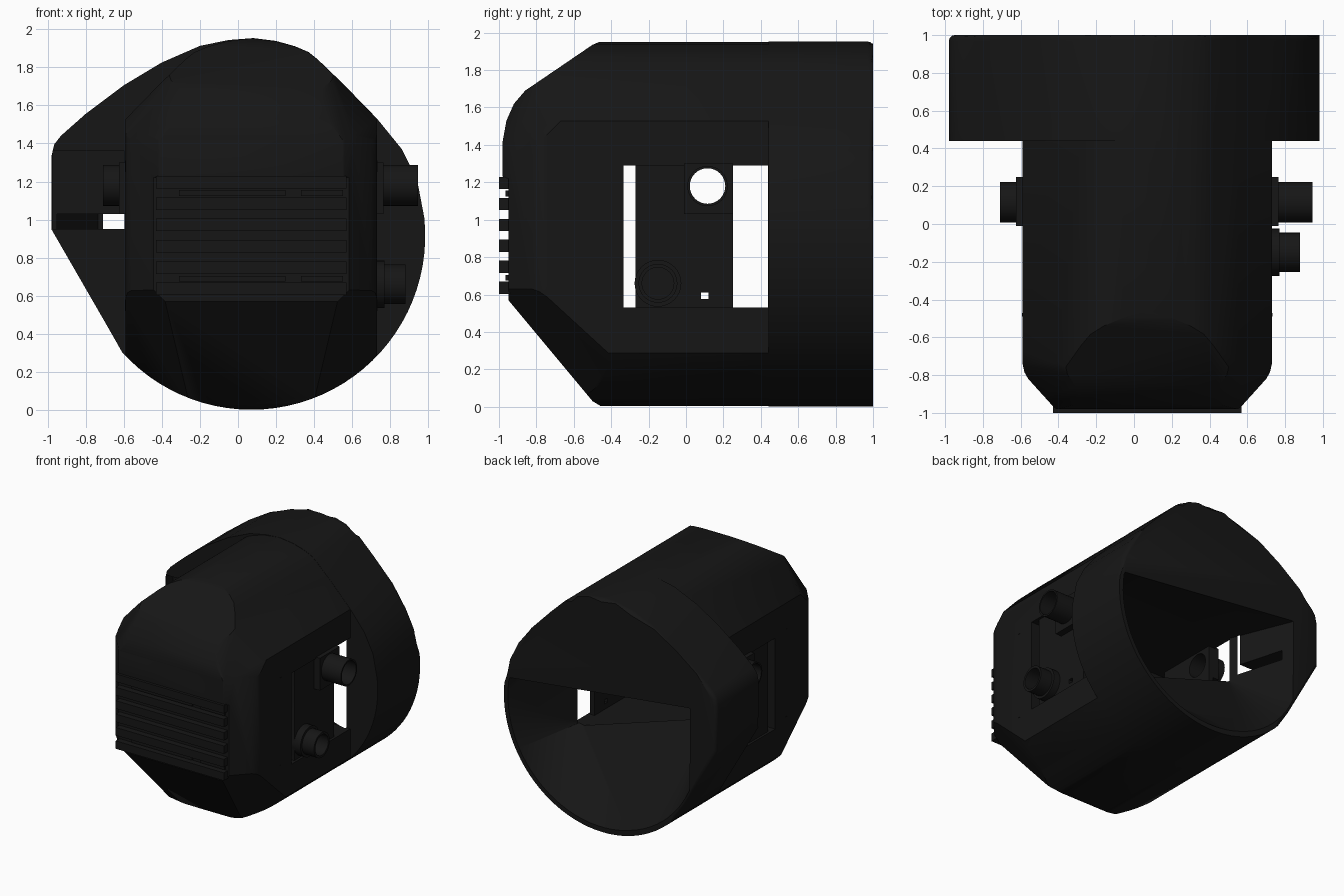
import bpy, bmesh, math
from mathutils import Vector

if "Cube" in bpy.data.objects:
    bpy.data.objects.remove(bpy.data.objects["Cube"])

CX = 0.07
mat = bpy.data.materials.new("black_plastic")
mat.diffuse_color = (0.008, 0.008, 0.008, 1)
mat.use_nodes = True
mat.node_tree.nodes["Principled BSDF"].inputs["Base Color"].default_value = mat.diffuse_color


def add(name, bm):
    bmesh.ops.recalc_face_normals(bm, faces=bm.faces)
    me = bpy.data.meshes.new(name)
    bm.to_mesh(me)
    bm.free()
    ob = bpy.data.objects.new(name, me)
    bpy.context.collection.objects.link(ob)
    me.materials.append(mat)
    return ob


def prism(name, pts, axis, lo, hi, bevel=0):
    """Extrude a 2D outline along x (y,z), y (x,z) or z (x,y)."""
    def at(p, t):
        return {'x': (t, p[0], p[1]), 'y': (p[0], t, p[1]), 'z': (p[0], p[1], t)}[axis]
    bm = bmesh.new()
    a = [bm.verts.new(at(p, lo)) for p in pts]
    b = [bm.verts.new(at(p, hi)) for p in pts]
    bm.faces.new(a)
    cap = bm.faces.new(b)
    n = len(pts)
    for i in range(n):
        bm.faces.new((a[i], a[(i + 1) % n], b[(i + 1) % n], b[i]))
    if bevel:
        bmesh.ops.bevel(bm, geom=list(cap.edges), offset=bevel, segments=3,
                        profile=0.5, affect='EDGES')
    return add(name, bm)


def hull(name, points):
    bm = bmesh.new()
    for p in points:
        bm.verts.new(p)
    bmesh.ops.convex_hull(bm, input=bm.verts)
    bmesh.ops.delete(bm, geom=[v for v in bm.verts if not v.link_faces], context='VERTS')
    return add(name, bm)


def box(name, x0, x1, y0, y1, z0, z1):
    return prism(name, [(x0, z0), (x1, z0), (x1, z1), (x0, z1)], 'y', y0, y1)


def tube(name, x0, x1, y, z, r, n=32):
    pts = [(y + r * math.cos(2 * math.pi * i / n), z + r * math.sin(2 * math.pi * i / n))
           for i in range(n)]
    return prism(name, pts, 'x', x0, x1)


def boolean(ob, op, *others):
    for o in others:
        m = ob.modifiers.new("bool", 'BOOLEAN')
        m.operation, m.solver, m.object = op, 'EXACT', o
        bpy.context.view_layer.update()
        me = bpy.data.meshes.new_from_object(
            ob.evaluated_get(bpy.context.evaluated_depsgraph_get()))
        ob.modifiers.clear()
        ob.data = me
        bpy.data.objects.remove(o)
    return ob


def mirrored(half):
    return half + [(2 * CX - x, z) for x, z in reversed(half)]


def arc(r, a0, a1, n=24):
    return [(CX + r * math.cos(math.radians(a0 + (a1 - a0) * i / n)),
             0.915 + r * math.sin(math.radians(a0 + (a1 - a0) * i / n))) for i in range(n + 1)]


# rear collar: round below, flared to the upper left
right_top = [(0.94, 1.21), (0.86, 1.37), (0.73, 1.53), (0.55, 1.715), (0.42, 1.84),
             (0.37, 1.88), (0.30, 1.91), (0.20, 1.938), (0.08, 1.953)]
left_side = [(-0.05, 1.943), (-0.20, 1.912), (-0.40, 1.825), (-0.60, 1.705), (-0.80, 1.555),
             (-0.93, 1.44), (-0.965, 1.395), (-0.98, 1.33), (-0.98, 0.95), (-0.68, 0.43)]
collar = prism("housing", arc(0.913, -138, 6, 36) + right_top + left_side,
               'y', 0.44, 1.0, 0.03)

# front body: intersection of front, side and top outlines
half = arc(0.912, -90, 6)[1:] + [(x, z - 0.002) for x, z in right_top]
body = prism("body", mirrored(half), 'y', -1.1, 0.47)
side = [(-0.45, -0.1), (1, -0.1), (1, 2.1), (-0.44, 2.1), (-0.44, 1.96), (-0.50, 1.935),
        (-0.86, 1.69), (-0.92, 1.62), (-0.96, 1.53), (-0.98, 1.42), (-0.98, 1.23),
        (-0.95, 1.22), (-0.95, 0.57), (-0.50, 0.03), (-0.45, -0.0)]
top = mirrored([(0.73, 0.9), (0.73, -0.74), (0.72, -0.785), (0.70, -0.82), (0.56, -0.975),
                (0.51, -1.0)])
boolean(body, 'INTERSECT', prism("cut_side", side, 'x', -1.5, 1.5),
        prism("cut_top", top, 'z', -0.5, 2.5))

# soften the front corners with slanted cuts
bm = bmesh.new()
bm.from_mesh(body.data)
for s in (-1, 1):
    for corner, normal, depth in (((0.52, -0.90, 1.63), (0.5, -0.7, 0.5), 0.07),
                                  ((0.65, -0.78, 1.53), (0.7, -0.5, 0.5), 0.05),
                                  ((0.52, -0.95, 0.57), (0.6, -0.55, -0.6), 0.04)):
        n = Vector((s * normal[0], normal[1], normal[2])).normalized()
        p = Vector((CX + s * corner[0], corner[1], corner[2])) - n * depth
        cut = bmesh.ops.bisect_plane(bm, geom=bm.verts[:] + bm.edges[:] + bm.faces[:],
                                     plane_co=p, plane_no=n, clear_outer=True)
        edges = [e for e in cut['geom_cut'] if isinstance(e, bmesh.types.BMEdge)]
        bmesh.ops.holes_fill(bm, edges=edges, sides=0)
bmesh.ops.recalc_face_normals(bm, faces=bm.faces)
bm.to_mesh(body.data)
bm.free()
boolean(collar, 'UNION', body)

# rear funnel with a slanted floor, side windows, shoulder recess and slot
mouth = arc(0.88, -156, 8, 36) + [(0.93, 1.06), (-0.74, 1.25), (-0.74, 0.93)]
throat = [(-0.57, 0.93), (0.69, 0.53), (0.69, 1.29), (-0.57, 1.29)]
funnel = hull("funnel", [(x, 1.01, z) for x, z in mouth] + [(x, 0.425, z) for x, z in throat])
windows = box("windows", -0.80, 0.95, -0.335, 0.4395, 0.53, 1.29)
recess = box("recess", -0.97, -0.595, 0.40, 0.53, 0.95, 1.36)
slot = prism("slot", [(-0.99, 0.40), (-0.595, 0.40), (-0.595, 0.90), (-0.735, 0.90),
                      (-0.95, 0.60), (-0.95, 0.45), (-0.99, 0.445)], 'z', 0.95, 1.03)
boolean(collar, 'DIFFERENCE', funnel, windows, recess, slot)

# connector panels inside both windows, bored right through
for name, s, x in (("right_panel", 1, 0.71), ("left_panel", -1, -0.57)):
    def span(a, b):
        return sorted((x + s * a, x + s * b))
    panel = box(name, *span(-0.04, 0.0), -0.27, 0.25, 0.50, 1.32)
    boss = box("boss", *span(-0.02, 0.055), -0.01, 0.25, 1.03, 1.30)
    reach = 0.235 if s > 0 else 0.14
    boolean(panel, 'UNION', boss, tube("port", *span(-0.02, reach), 0.115, 1.18, 0.108))
    if s > 0:
        boolean(panel, 'UNION', tube("flange", *span(-0.02, 0.06), -0.15, 0.66, 0.125),
                tube("port", *span(-0.01, 0.17), -0.15, 0.66, 0.104))
        boolean(panel, 'DIFFERENCE', tube("bore", *span(0.02, 0.3), -0.15, 0.66, 0.085))
    boolean(panel, 'DIFFERENCE', tube("bore", *span(-0.2, 0.4), 0.115, 1.18, 0.095),
            box("pin_hole", *span(-0.2, 0.2), 0.08, 0.12, 0.575, 0.61))
    # small clips ahead of the window
    for z in (0.52, 1.25):
        box(name + "_clip", *span(-0.01, 0.022), -0.49, -0.47, z, z + 0.06)

# front grille: horizontal ribs, with short bars in the outer grooves
for i in range(6):
    z = 0.603 + i * 0.112
    box("grille_rib", -0.43, 0.57, -1.0, -0.94, z, z + 0.066)
for z in (0.69, 1.14):
    for x0, x1 in ((-0.31, 0.25), (0.33, 0.55)):
        box("grille_bar", x0, x1, -0.965, -0.94, z - 0.015, z + 0.015)

for ob in bpy.context.collection.objects:
    ob.select_set(True)
    bpy.context.view_layer.objects.active = ob
bpy.ops.object.shade_smooth_by_angle(angle=math.radians(35))
